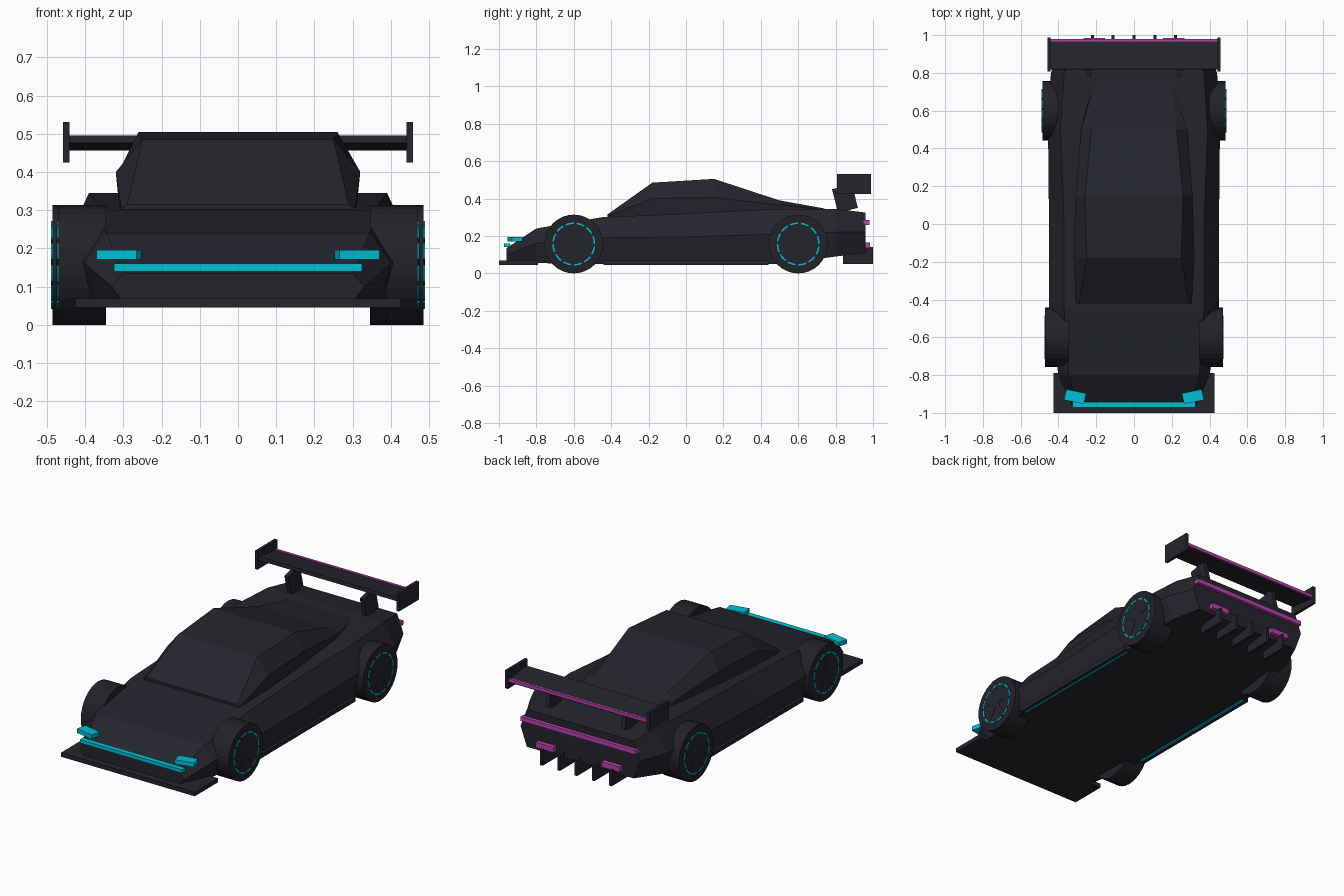
import bpy, bmesh, math
from mathutils import Matrix, Vector

if "Cube" in bpy.data.objects:
    bpy.data.objects.remove(bpy.data.objects["Cube"], do_unlink=True)


def material(name, color):
    m = bpy.data.materials.new(name)
    m.use_nodes = True
    m.diffuse_color = (*color, 1)
    bsdf = m.node_tree.nodes["Principled BSDF"]
    bsdf.inputs["Base Color"].default_value = (*color, 1)
    bsdf.inputs["Roughness"].default_value = 0.7
    return m


DARK = material("dark paint", (0.018, 0.018, 0.027))
RUBBER = material("black rubber", (0.016, 0.016, 0.022))
CYAN = material("cyan glow", (0.0, 0.53, 0.66))
PINK = material("magenta glow", (0.48, 0.06, 0.42))


def finish(name, bm, mat):
    bmesh.ops.recalc_face_normals(bm, faces=bm.faces)
    me = bpy.data.meshes.new(name)
    bm.to_mesh(me)
    bm.free()
    me.materials.append(mat)
    ob = bpy.data.objects.new(name, me)
    bpy.context.collection.objects.link(ob)
    return ob


def box(name, center, size, mat, rot=(0, 0, 0)):
    bm = bmesh.new()
    bmesh.ops.create_cube(bm, size=1)
    bmesh.ops.scale(bm, vec=size, verts=bm.verts)
    ob = finish(name, bm, mat)
    ob.location = center
    ob.rotation_euler = rot
    return ob


def loft(name, sections, mat):
    """Skin mirrored sections; each is (y, [(half width, z) from bottom to top])."""
    bm = bmesh.new()
    rings = []
    for y, half in sections:
        loop = half + [(-x, z) for x, z in reversed(half)]
        rings.append([bm.verts.new((x, y, z)) for x, z in loop])
    for a, b in zip(rings, rings[1:]):
        for i in range(len(a)):
            j = (i + 1) % len(a)
            bm.faces.new((a[i], a[j], b[j], b[i]))
    bm.faces.new(rings[0])
    bm.faces.new(rings[-1])
    return finish(name, bm, mat)


def disc(name, center, radius, width, mat, segments=32):
    bm = bmesh.new()
    bmesh.ops.create_cone(bm, cap_ends=True, segments=segments, radius1=radius,
                          radius2=radius, depth=width,
                          matrix=Matrix.Rotation(math.pi / 2, 4, "Y"))
    ob = finish(name, bm, mat)
    ob.location = center
    return ob


def dashed_ring(name, center, inner, outer, width, mat, segments=48):
    """Thin ring facing along x, with every fourth segment left out."""
    bm = bmesh.new()
    for i in range(segments):
        if i % 4 == 3:
            continue
        a, b = (2 * math.pi * k / segments for k in (i, i + 1))
        quad = [bm.verts.new((-width / 2, r * math.cos(t), r * math.sin(t)))
                for r, t in ((inner, a), (outer, a), (outer, b), (inner, b))]
        face = bm.faces.new(quad)
        new = bmesh.ops.extrude_face_region(bm, geom=[face])["geom"]
        bmesh.ops.translate(bm, vec=Vector((width, 0, 0)),
                            verts=[v for v in new if isinstance(v, bmesh.types.BMVert)])
    ob = finish(name, bm, mat)
    ob.location = center
    return ob


# Wedge body: floor edge, side crease, shoulder
loft("body", [
    (-0.96, [(0.30, 0.06), (0.33, 0.10), (0.30, 0.135)]),
    (-0.80, [(0.37, 0.055), (0.40, 0.16), (0.345, 0.24)]),
    (-0.45, [(0.42, 0.05), (0.45, 0.19), (0.37, 0.30)]),
    (0.00, [(0.42, 0.05), (0.45, 0.195), (0.37, 0.32)]),
    (0.50, [(0.42, 0.05), (0.455, 0.21), (0.39, 0.345)]),
    (0.80, [(0.40, 0.09), (0.44, 0.22), (0.37, 0.345)]),
    (0.96, [(0.34, 0.11), (0.38, 0.22), (0.34, 0.325)]),
], DARK)

# Cabin: base, waist, roof edge
loft("cabin", [
    (-0.42, [(0.30, 0.29), (0.305, 0.305), (0.29, 0.315)]),
    (-0.18, [(0.31, 0.30), (0.32, 0.40), (0.25, 0.485)]),
    (0.15, [(0.30, 0.31), (0.31, 0.405), (0.26, 0.505)]),
    (0.50, [(0.28, 0.33), (0.28, 0.365), (0.225, 0.39)]),
    (0.74, [(0.22, 0.33), (0.21, 0.34), (0.20, 0.347)]),
], DARK)

# Front splitter and front lights
box("front_splitter", (0, -0.895, 0.057), (0.85, 0.21, 0.024), DARK)
box("front_light_bar", (0, -0.957, 0.15), (0.65, 0.03, 0.02), CYAN)

# Rear light bar and diffuser fins
box("rear_light_bar", (0, 0.965, 0.272), (0.73, 0.03, 0.025), PINK)
for i in range(-2, 3):
    box(f"diffuser_fin_{i + 3}", (i * 0.11, 0.92, 0.095), (0.016, 0.16, 0.09), DARK)

# Rear wing
box("wing_blade", (0, 0.895, 0.476), (0.90, 0.155, 0.02), DARK, (-0.13, 0, 0))
box("wing_light_strip", (0, 0.973, 0.472), (0.885, 0.014, 0.018), PINK)

# Parts repeated on each side
for side, s in (("left", 1), ("right", -1)):
    box(f"{side}_wing_end_plate", (s * 0.45, 0.898, 0.478), (0.017, 0.18, 0.105), DARK)
    box(f"{side}_wing_strut", (s * 0.24, 0.85, 0.40), (0.024, 0.11, 0.13), DARK, (0.24, 0, 0))
    box(f"{side}_headlight", (s * 0.312, -0.914, 0.183), (0.108, 0.058, 0.025), CYAN,
        (0, 0, s * 0.21))
    box(f"{side}_tail_light", (s * 0.21, 0.965, 0.15), (0.115, 0.04, 0.03), PINK)
    box(f"{side}_sill", (s * 0.43, 0, 0.057), (0.02, 0.88, 0.024), DARK)
    box(f"{side}_underglow", (s * 0.412, 0, 0.05), (0.014, 0.86, 0.01), CYAN)

    for end, y, outer in (("front", -0.6, 0.47), ("rear", 0.6, 0.485)):
        name = f"{end}_{side}"
        inner = 0.345
        disc(f"{name}_tyre", (s * (inner + outer) / 2, y, 0.157), 0.157, outer - inner, RUBBER)
        disc(f"{name}_rim", (s * outer, y, 0.157), 0.108, 0.006, DARK)
        dashed_ring(f"{name}_rim_glow", (s * outer, y, 0.157), 0.107, 0.115, 0.008, CYAN)
        for k in range(5):
            a = 2 * math.pi * k / 5
            box(f"{name}_spoke_{k + 1}",
                (s * outer, y - 0.05 * math.sin(a), 0.157 + 0.05 * math.cos(a)),
                (0.009, 0.016, 0.1), DARK, (a, 0, 0))
